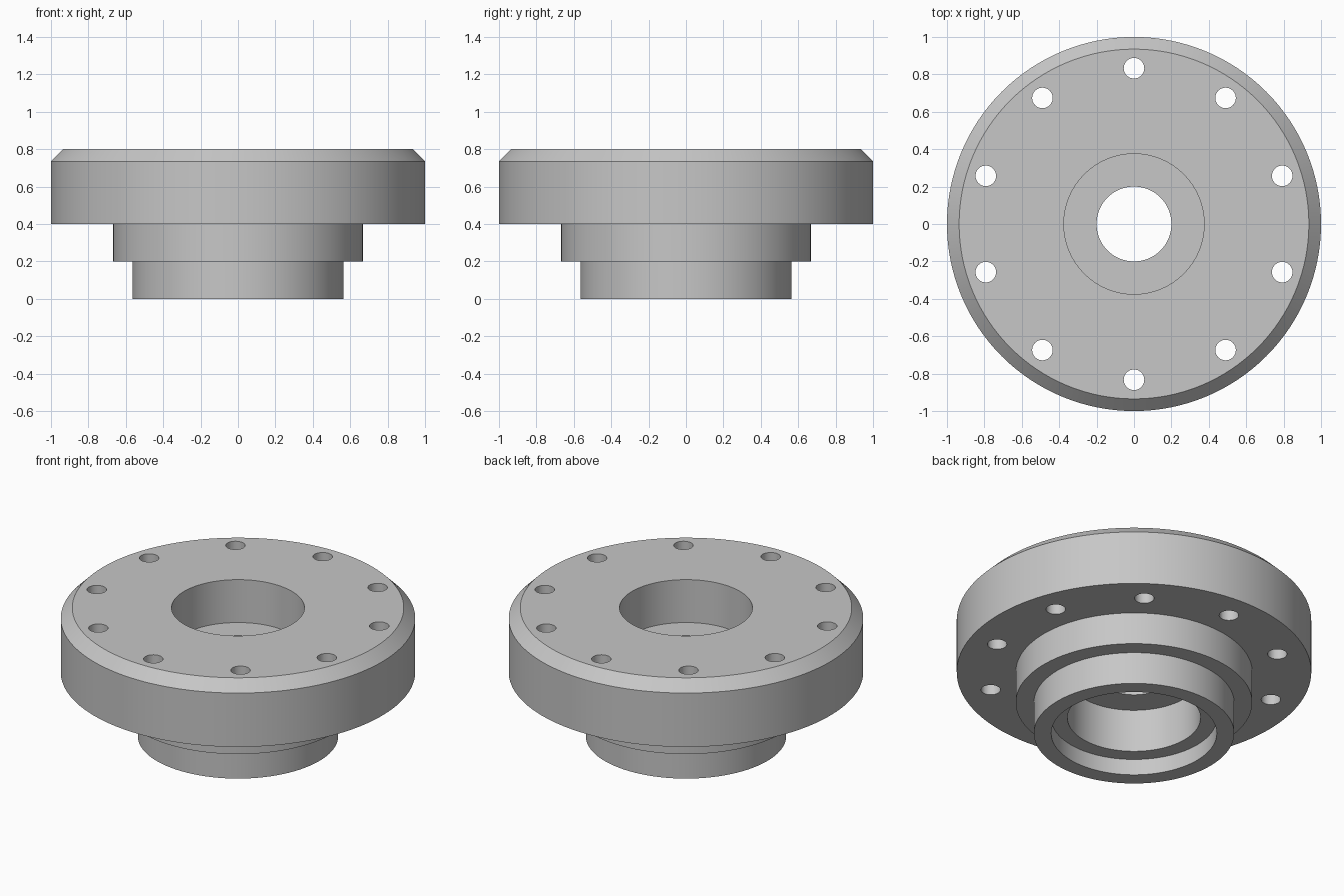
import bpy
import bmesh
from math import cos, sin, pi, radians
from mathutils import Matrix, Vector

cube = bpy.data.objects.get("Cube")
if cube:
    bpy.data.objects.remove(cube, do_unlink=True)

# Material
steel = bpy.data.materials.new("light_grey_steel")
steel.use_nodes = True
colour = (0.57, 0.57, 0.57, 1.0)
steel.diffuse_color = colour
steel.node_tree.nodes["Principled BSDF"].inputs["Base Color"].default_value = colour


def make_object(name, bm):
    bmesh.ops.recalc_face_normals(bm, faces=bm.faces)
    mesh = bpy.data.meshes.new(name)
    bm.to_mesh(mesh)
    bm.free()
    mesh.materials.append(steel)
    obj = bpy.data.objects.new(name, mesh)
    bpy.context.collection.objects.link(obj)
    return obj


def lathe(name, profile, sides):
    """Turn a closed (radius, height) profile around the z axis."""
    bm = bmesh.new()
    verts = [bm.verts.new((r, 0, z)) for r, z in profile]
    edges = [bm.edges.new((a, b)) for a, b in zip(verts, verts[1:] + verts[:1])]
    bmesh.ops.spin(bm, geom=verts + edges, cent=(0, 0, 0), axis=(0, 0, 1),
                   angle=2 * pi, steps=sides, use_merge=True)
    bmesh.ops.remove_doubles(bm, verts=bm.verts, dist=1e-5)
    return make_object(name, bm)


# Stepped hub: outside from bottom to top, then the bore from top to bottom
hub = lathe("flanged_hub", [
    (0.565, 0.0), (0.565, 0.2),        # lower spigot
    (0.667, 0.2), (0.667, 0.4),        # middle step
    (1.0, 0.4), (1.0, 0.735),          # flange rim
    (0.935, 0.8),                      # chamfer
    (0.375, 0.8), (0.375, 0.533),      # upper bore
    (0.2, 0.533), (0.2, 0.367),        # web with centre hole
    (0.375, 0.367), (0.375, 0.1),      # lower bore
    (0.467, 0.1), (0.467, 0.0),        # bottom recess
], 128)

# Bolt holes in a ring through the flange
bm = bmesh.new()
for i in range(10):
    a = pi / 2 + i * 2 * pi / 10
    place = Matrix.Translation(Vector((0.833 * cos(a), 0.833 * sin(a), 0.6)))
    bmesh.ops.create_cone(bm, cap_ends=True, segments=32, radius1=0.055,
                          radius2=0.055, depth=0.6, matrix=place)
cutter = make_object("bolt_hole_cutter", bm)
cutter.hide_render = True

cut = hub.modifiers.new("bolt_holes", "BOOLEAN")
cut.operation = "DIFFERENCE"
cut.solver = "EXACT"
cut.object = cutter

bpy.ops.object.select_all(action="DESELECT")
hub.select_set(True)
bpy.context.view_layer.objects.active = hub
bpy.ops.object.modifier_apply(modifier=cut.name)
bpy.data.objects.remove(cutter, do_unlink=True)
bpy.ops.object.shade_smooth_by_angle(angle=radians(30))
